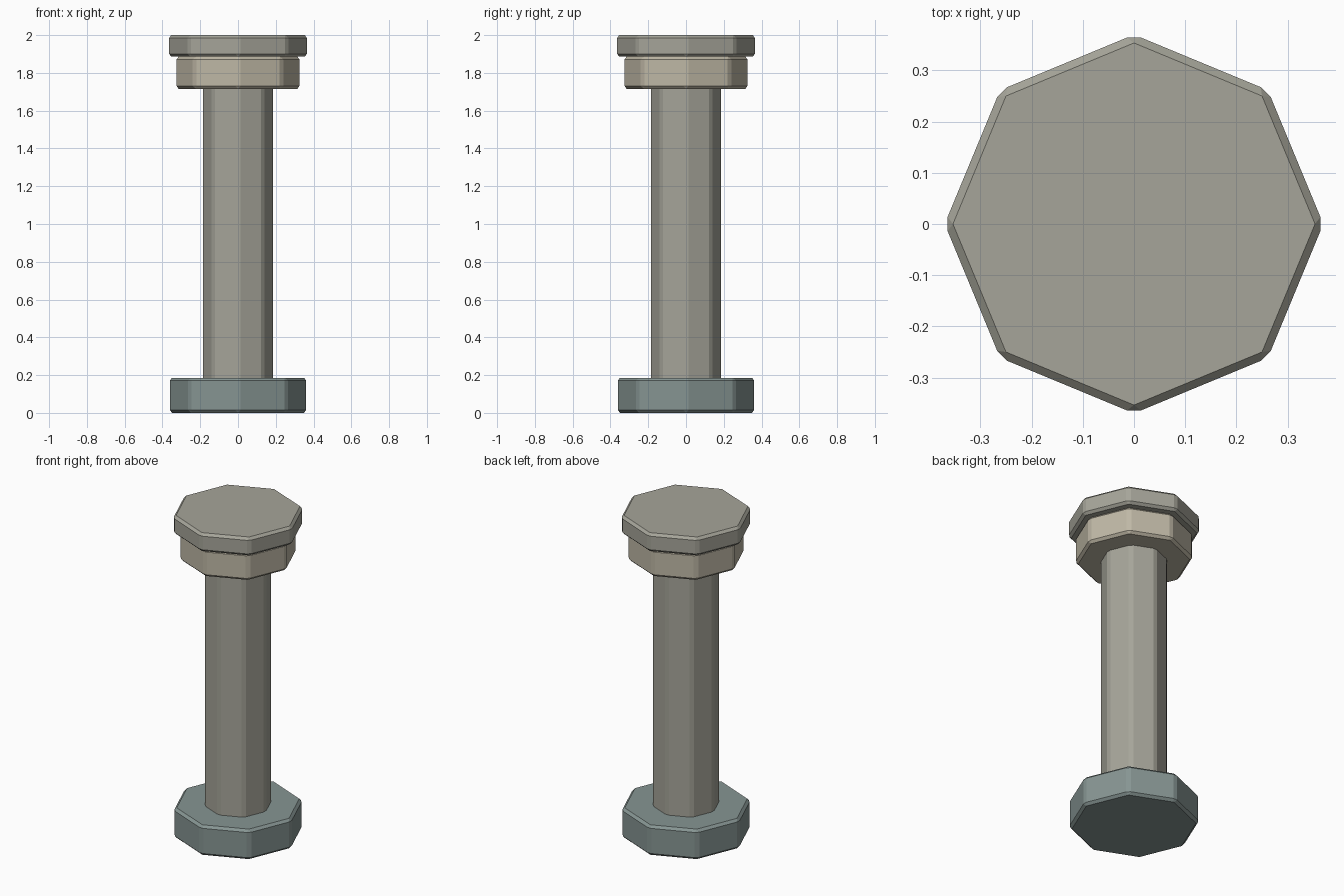
import bpy

if "Cube" in bpy.data.objects:
    bpy.data.objects.remove(bpy.data.objects["Cube"])

def material(name, rgb):
    m = bpy.data.materials.new(name)
    m.diffuse_color = (*rgb, 1)
    m.use_nodes = True
    m.node_tree.nodes["Principled BSDF"].inputs["Base Color"].default_value = m.diffuse_color
    return m

stone = material("stone", (0.38, 0.375, 0.32))
pale_stone = material("pale_stone", (0.52, 0.48, 0.38))
slate = material("slate", (0.24, 0.30, 0.29))

def octagon(name, radius, z0, z1, mat, bevel=0.015):
    """Eight-sided block with corners on the axes and chamfered edges."""
    bpy.ops.mesh.primitive_cylinder_add(vertices=8, radius=radius, depth=z1 - z0,
                                        location=(0, 0, (z0 + z1) / 2))
    ob = bpy.context.object
    ob.name = name
    ob.data.materials.append(mat)
    mod = ob.modifiers.new("chamfer", 'BEVEL')
    mod.width = bevel
    mod.segments = 1
    mod.limit_method = 'ANGLE'
    return ob

# Base, shaft, collar and cap, stacked from the ground up
octagon("base", 0.366, 0.0, 0.186, slate)
octagon("shaft", 0.191, 0.165, 1.735, stone)
octagon("collar", 0.331, 1.716, 1.886, pale_stone)
octagon("cap", 0.37, 1.886, 2.0, stone)
